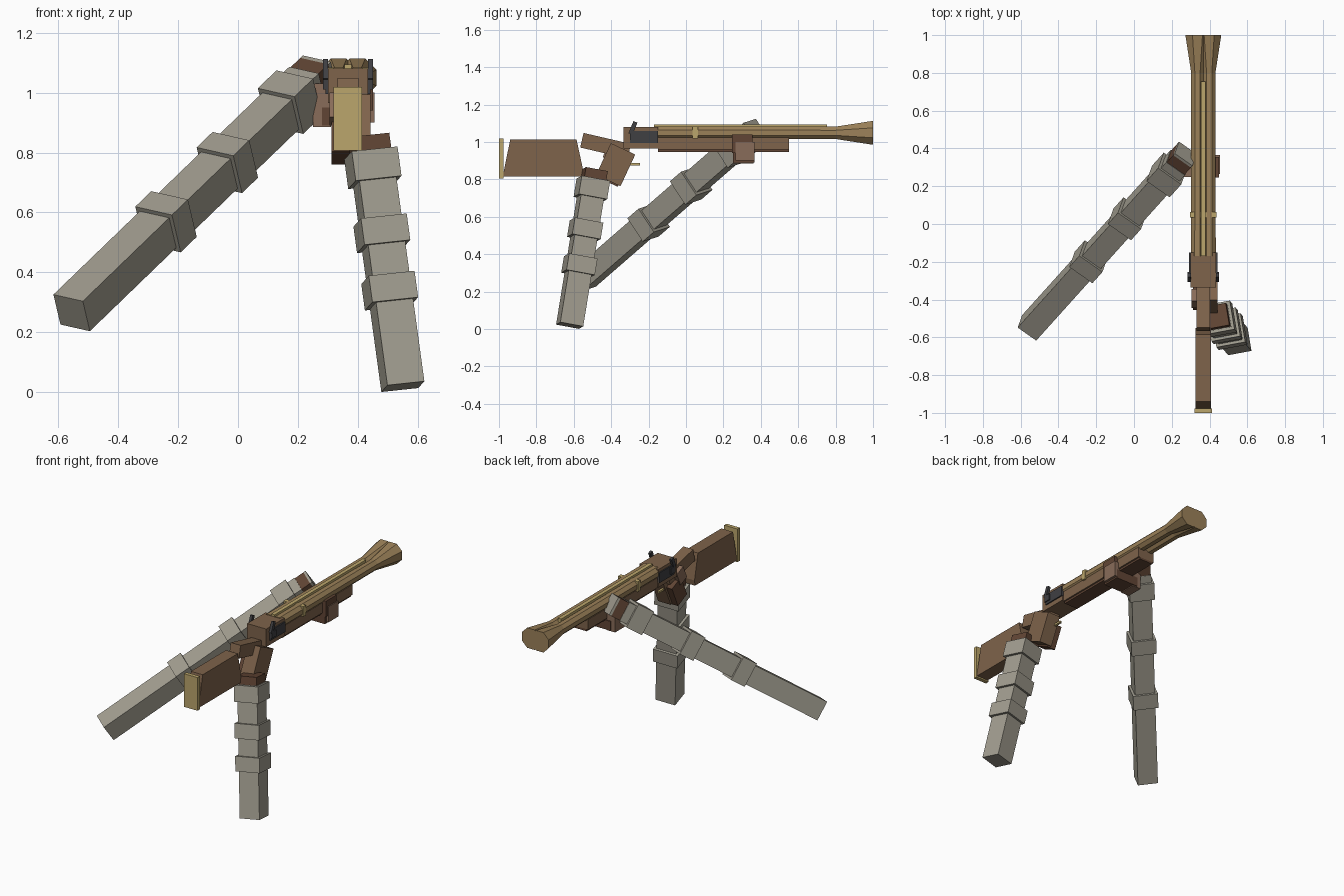
import bpy, bmesh, math
from mathutils import Vector, Matrix

if "Cube" in bpy.data.objects:
    bpy.data.objects.remove(bpy.data.objects["Cube"])

def mat(name, r, g, b):
    m = bpy.data.materials.new(name)
    m.diffuse_color = (r, g, b, 1)
    m.use_nodes = True
    m.node_tree.nodes["Principled BSDF"].inputs["Base Color"].default_value = m.diffuse_color
    return m

WOOD = mat("wood", .21, .125, .07)
DARK = mat("dark_wood", .12, .06, .035)
SKIN = mat("glove", .25, .15, .1)
BRASS = mat("brass", .50, .38, .15)
BRONZE = mat("bronze", .33, .22, .1)
IRON = mat("iron", .05, .05, .055)
CLOTH = mat("sleeve_cloth", .36, .34, .28)
GX = .367  # centre line of the gun

def finish(name, bm, m):
    bmesh.ops.recalc_face_normals(bm, faces=bm.faces)
    me = bpy.data.meshes.new(name)
    bm.to_mesh(me)
    bm.free()
    me.materials.append(m)
    ob = bpy.data.objects.new(name, me)
    bpy.context.collection.objects.link(ob)
    return ob

def cube(name, matrix, m):
    bm = bmesh.new()
    bmesh.ops.create_cube(bm, size=1, matrix=matrix)
    return finish(name, bm, m)

def box(name, x, y, z, m, tilt=0):
    """Box from (min, max) ranges, tilted about x through its centre."""
    c = Vector([(a + b) / 2 for a, b in (x, y, z)])
    s = [b - a for a, b in (x, y, z)]
    return cube(name, Matrix.Translation(c) @ Matrix.Rotation(math.radians(tilt), 4, 'X')
                @ Matrix.Diagonal((*s, 1)), m)

def side_profile(name, pts, x0, x1, m):
    """Extrude a (y, z) outline across x."""
    bm = bmesh.new()
    f = bm.faces.new([bm.verts.new((x0, y, z)) for y, z in pts])
    r = bmesh.ops.extrude_face_region(bm, geom=[f])
    bmesh.ops.translate(bm, vec=(x1 - x0, 0, 0),
                        verts=[v for v in r['geom'] if isinstance(v, bmesh.types.BMVert)])
    return finish(name, bm, m)

def tube(name, x, z, rings, m, n=8):
    """Faceted barrel along y from (y, radius) rings."""
    bm = bmesh.new()
    loops = []
    for y, r in rings:
        r /= math.cos(math.pi / n)
        loops.append([bm.verts.new((x + r * math.cos((i + .5) * 2 * math.pi / n), y,
                                    z + r * math.sin((i + .5) * 2 * math.pi / n))) for i in range(n)])
    for a, b in zip(loops, loops[1:]):
        for i in range(n):
            bm.faces.new((a[i], a[(i + 1) % n], b[(i + 1) % n], b[i]))
    bm.faces.new(loops[0])
    bm.faces.new(loops[-1])
    return finish(name, bm, m)

def arm(side, start, end, across, width, cuffs, hand_len):
    """Square sleeve from start to end with raised cuffs and a bare wrist."""
    p, q = Vector(start), Vector(end)
    d = (q - p).normalized()
    a = Vector(across)
    a = (a - d * a.dot(d)).normalized()
    b = d.cross(a)
    L = (q - p).length
    frame = Matrix((a, b, d)).transposed().to_4x4()

    def seg(name, t0, t1, w, m):
        cube(f"{side}_{name}", Matrix.Translation(p + d * (t0 + t1) / 2) @ frame
             @ Matrix.Diagonal((w, w, t1 - t0, 1)), m)

    seg("sleeve", 0, L, width, CLOTH)
    for i, (t, h) in enumerate(cuffs):
        seg(f"cuff_{i + 1}", t * L - h / 2, t * L + h / 2, width + .03, CLOTH)
    seg("wrist", L, L + hand_len, width - .006, DARK)
    return lambda t0, t1, w, n, m: seg(n, L + t0, L + t1, w, m)

# Arms
left = arm("left", (-.555, -.55, .265), (.232, .325, 1.025), (.8, -.566, -.184), .122,
           [(.40, .095), (.66, .095), (.925, .11)], .06)
left(.06, .075, .116, "wrist_end", CLOTH)
arm("right", (.55, -.622, .019), (.443, -.495, .80), (.97, .18, .1), .126,
    [(.41, .09), (.655, .09), (.935, .10)], .05)

# Twin flared barrels with rib and bands
for i, s in enumerate((-1, 1)):
    tube(f"barrel_{i + 1}", GX + s * .031, 1.049,
         [(-.17, .035), (.8, .033), (1.0, .064)], BRONZE)
    box(f"barrel_band_{i + 1}", *[sorted(v) for v in ((GX + s * .005, GX + s * .07), (.035, .063),
                                                      (1.018, 1.083))], BRASS)
    # Lock plates and hammers
    box(f"lock_plate_{i + 1}", sorted((GX + s * .05, GX + s * .075)), (-.30, -.15), (.995, 1.06), IRON)
    box(f"hammer_{i + 1}", sorted((GX + s * .066, GX + s * .083)), (-.295, -.272), (1.04, 1.11), IRON, -22)
    box(f"hammer_pivot_{i + 1}", sorted((GX + s * .07, GX + s * .083)), (-.30, -.255), (1.01, 1.05), IRON)
box("barrel_rib", (GX - .012, GX + .012), (-.17, .755), (1.06, 1.094), BRASS)

# Wooden receiver and forestock
box("receiver", (.30, .434), (-.335, -.15), (.965, 1.08), WOOD)
box("forestock", (.308, .426), (-.15, .55), (.96, 1.025), WOOD)
box("forestock_base", (.318, .416), (-.15, .55), (.947, .96), DARK)

# Shoulder stock
side_profile("stock", [(-.98, .815), (-.94, 1.012), (-.585, 1.012), (-.55, .85), (-.555, .815)],
             .325, .408, WOOD)
box("butt_plate", (.319, .413), (-1.0, -.976), (.806, 1.018), BRASS)
box("stock_neck", (.332, .402), (-.56, -.30), (.94, 1.02), WOOD, -13)
box("trigger", (.36, .375), (-.31, -.245), (.875, .887), BRASS)

# Right hand around the neck
box("right_palm", (.352, .442), (-.448, -.304), (.785, .972), WOOD, -25)
box("right_fingers", (.312, .372), (-.43, -.33), (.775, .92), DARK, -25)
box("right_thumb", (.305, .335), (-.43, -.36), (.90, .99), SKIN, -25)

# Left hand cradling the forestock
box("left_palm", (.28, .44), (.25, .365), (.89, .95), DARK)
box("left_thumb_side", (.25, .31), (.25, .36), (.885, 1.03), SKIN)
box("left_fingers", (.418, .456), (.265, .365), (.90, 1.0), SKIN)
box("left_knuckles", (.405, .45), (.245, .355), (.94, 1.04), DARK)
